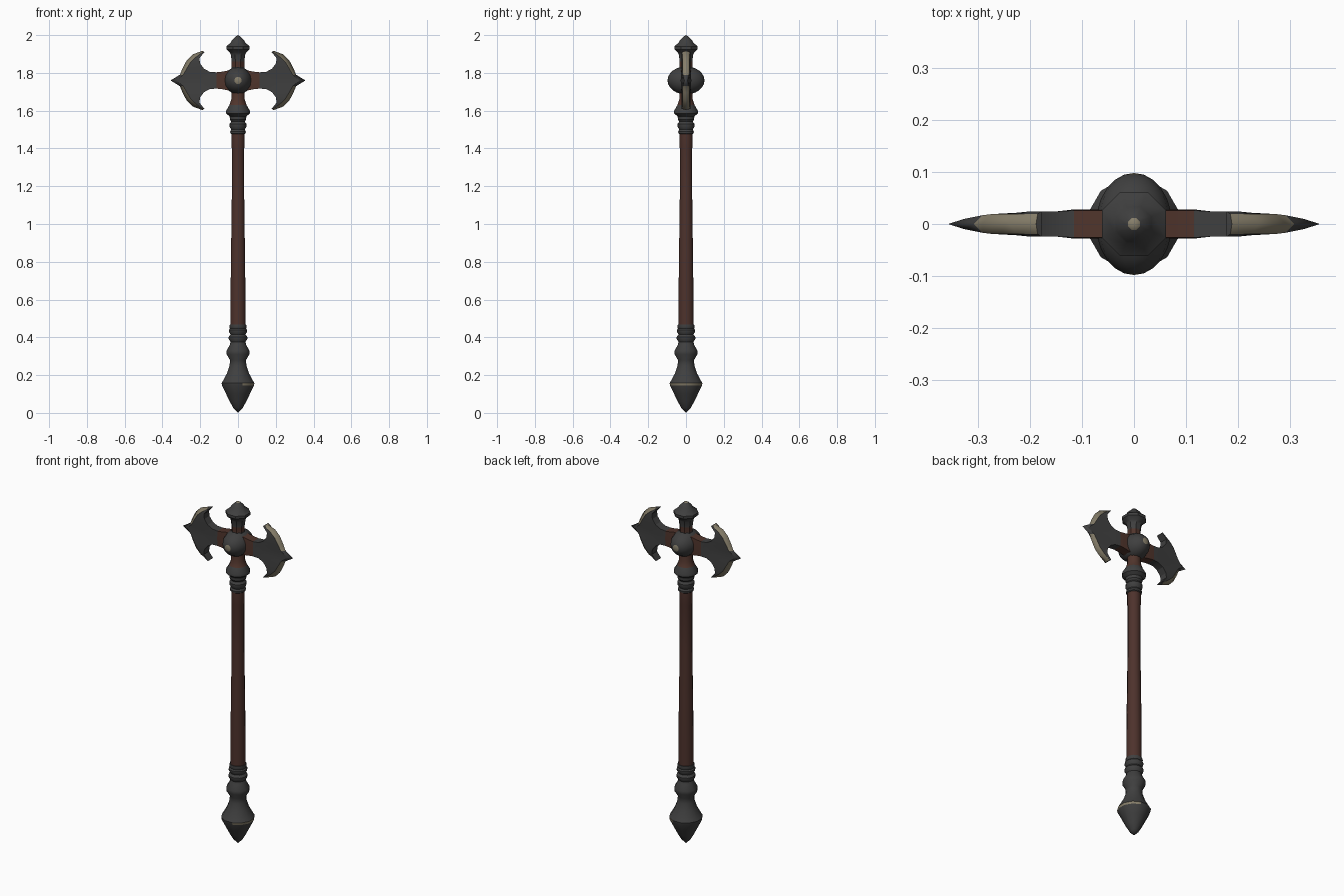
import bpy, bmesh, math
from mathutils import Matrix, Vector

cube = bpy.data.objects.get("Cube")
if cube:
    bpy.data.objects.remove(cube)

HEAD_Z = 1.76


def material(name, rgb):
    m = bpy.data.materials.new(name)
    m.use_nodes = True
    m.diffuse_color = (*rgb, 1)
    bsdf = next(n for n in m.node_tree.nodes if n.type == "BSDF_PRINCIPLED")
    bsdf.inputs["Base Color"].default_value = (*rgb, 1)
    return m


IRON, LEATHER, RUST, WORN = range(4)
MATERIALS = [
    material("dark iron", (0.05, 0.05, 0.05)),
    material("brown leather", (0.075, 0.032, 0.025)),
    material("rusty iron", (0.08, 0.035, 0.025)),
    material("worn edge", (0.24, 0.21, 0.145)),
]


def finish(name, bm, rule, angle=35):
    """Turn a bmesh into an object, colouring each face by rule(centre, normal)."""
    bm.normal_update()
    for f in bm.faces:
        f.material_index = rule(f.calc_center_median(), f.normal)
    me = bpy.data.meshes.new(name)
    bm.to_mesh(me)
    bm.free()
    for m in MATERIALS:
        me.materials.append(m)
    me.shade_smooth()
    me.set_sharp_from_angle(angle=math.radians(angle))
    ob = bpy.data.objects.new(name, me)
    bpy.context.collection.objects.link(ob)
    return ob


def lathe(name, profile, rule, sides=12):
    """Revolve (radius, height) points around the z axis."""
    bm = bmesh.new()
    rings = []
    for r, z in profile:
        if r == 0:
            rings.append([bm.verts.new((0, 0, z))] * sides)
        else:
            angles = [2 * math.pi * (i + 0.5) / sides for i in range(sides)]
            rings.append([bm.verts.new((r * math.cos(a), r * math.sin(a), z)) for a in angles])
    for low, high in zip(rings, rings[1:]):
        for i in range(sides):
            j = (i + 1) % sides
            corners = dict.fromkeys((low[i], low[j], high[j], high[i]))
            bm.faces.new(list(corners))
    return finish(name, bm, rule)


# Pommel with a worn strip on one side of its rim
lathe("pommel", [(0, 0), (.025, .025), (.045, .06), (.065, .10), (.088, .145), (.09, .158),
                 (.082, .17), (.06, .21), (.046, .25), (.044, .28), (.062, .31), (.062, .33),
                 (.045, .36), (.041, .375), (.051, .392), (.051, .402), (.041, .415),
                 (.050, .43), (.050, .44), (.044, .447), (.047, .455), (.045, .468), (.03, .468)],
      lambda c, n: WORN if .145 < c.z < .158 and n.x > .4 else IRON)

# Wrapped grip
lathe("grip", [(.041, .46), (.041, .62), (.038, .85), (.034, 1.15), (.034, 1.40), (.036, 1.41),
               (.036, 1.49)], lambda c, n: LEATHER)

# Ringed collar and neck under the head
lathe("collar", [(.034, 1.475), (.042, 1.48), (.043, 1.49), (.037, 1.50), (.046, 1.515),
                 (.046, 1.53), (.037, 1.542), (.045, 1.553), (.045, 1.563), (.046, 1.57),
                 (.065, 1.585), (.065, 1.60), (.047, 1.63), (.037, 1.66), (.036, 1.71),
                 (.036, HEAD_Z)],
      lambda c, n: RUST if c.z > 1.64 else IRON)

# Finial above the head
lathe("finial", [(.036, HEAD_Z), (.036, 1.83), (.036, 1.86), (.041, 1.895), (.046, 1.907),
                 (.067, 1.925), (.067, 1.94), (.040, 1.962), (.036, 1.972), (.012, 1.994), (0, 2)],
      lambda c, n: WORN if c.z > 1.99 else RUST if 1.8 < c.z < 1.87 else IRON, sides=8)

# Round boss, longer front to back, with worn centres
bm = bmesh.new()
bmesh.ops.create_uvsphere(bm, u_segments=16, v_segments=12, radius=1)
shape = (Matrix.Translation((0, 0, HEAD_Z)) @ Matrix.Diagonal((.073, .098, .074, 1))
         @ Matrix.Rotation(math.pi / 2, 4, "X"))
bmesh.ops.transform(bm, matrix=shape, verts=bm.verts)
finish("boss", bm, lambda c, n: WORN if abs(c.y) > .09 else IRON, 40)

# Blades: one eighth is built, then mirrored; rows run from centre line to horn
inner = [(.15, 0), (.15, .046), (.18, .062), (.201, .09), (.204, .118), (.178, .150)]
outer = [(.325, 0), (.290, .03), (.273, .060), (.251, .097), (.225, .122), (.185, .151)]
edge = [(.357, 0), (.308, .03), (.292, .068), (.271, .107), (.24, .138), (.188, .157)]
arm = [(.04, .055), (.08, .047), (.115, .043)]
THICK = .024

bm = bmesh.new()


def row(points, depth):
    return [bm.verts.new((x, -depth(x), z)) for x, z in points]


def strip(a, b):
    for i in range(len(a) - 1):
        bm.faces.new((a[i], a[i + 1], b[i + 1], b[i]))


flat = lambda x: 0
inner_row = row(inner, lambda x: THICK)
outer_row = row(outer, lambda x: .019 if x < .28 else .019 - (x - .28) * .2)
edge_row = row(edge, flat)
strip(inner_row, outer_row)
strip(outer_row, edge_row)

# Arm joining the blade to the boss
arm_mid = row([(x, 0) for x, z in arm], lambda x: THICK + .004) + [inner_row[0]]
arm_top = row(arm, lambda x: THICK + .002) + [inner_row[1]]
strip(arm_mid, arm_top)

# Walls along the top of the arm and the inside of the horn
contour = arm_top + inner_row[2:]
wall = row(arm + inner[1:], flat)
strip(contour, wall)
bm.faces.new((inner_row[-1], outer_row[-1], edge_row[-1], wall[-1]))

bmesh.ops.recalc_face_normals(bm, faces=bm.faces)
bm.normal_update()
if sum(f.normal.y * f.calc_area() for f in bm.faces) > 0:
    bmesh.ops.reverse_faces(bm, faces=bm.faces)

bevel_faces = {f.index for f in bm.faces}
bm.faces.index_update()
edge_set = set(edge_row)
worn = [f.calc_center_median().copy() for f in bm.faces
        if sum(v in edge_set for v in f.verts) == 2 and f.calc_center_median().x < .3]


def blade_colour(c, n):
    if any((c - w).length < 1e-5 for w in worn):
        return WORN
    return RUST if c.x < .118 else IRON


blades = finish("blades", bm, blade_colour, 25)
blades.location.z = HEAD_Z
mirror = blades.modifiers.new("mirror", "MIRROR")
mirror.use_axis = (True, True, True)
mirror.merge_threshold = .0005
